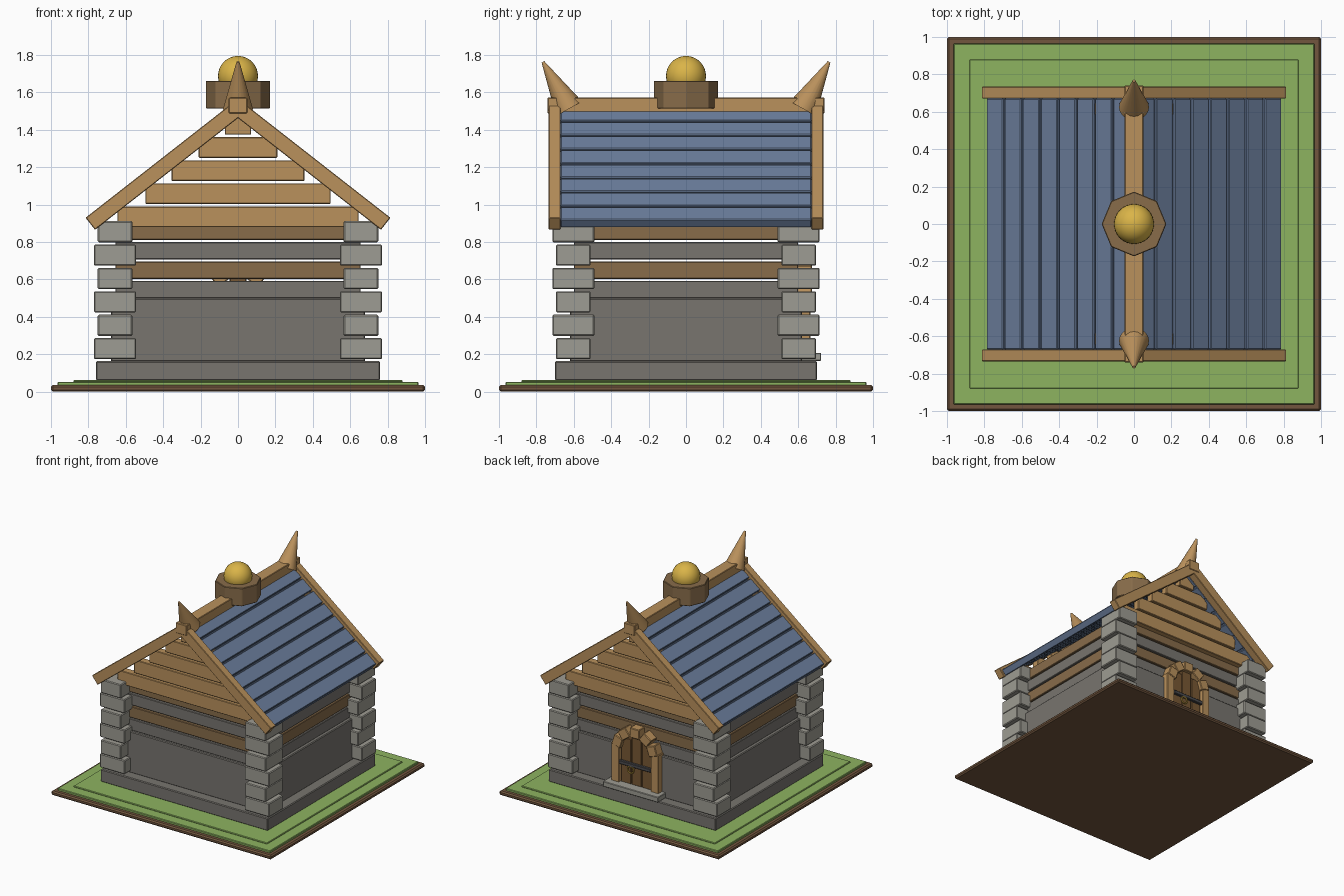
import bpy, bmesh
from math import radians, sin, cos, pi
from mathutils import Vector

old = bpy.data.objects.get("Cube")
if old:
    bpy.data.objects.remove(old, do_unlink=True)


def material(name, r, g, b):
    """Flat material from 0-255 display values, stored as linear."""
    rgb = [((c / 255 + 0.055) / 1.055) ** 2.4 for c in (r, g, b)]
    m = bpy.data.materials.new(name)
    m.use_nodes = True
    m.diffuse_color = (*rgb, 1)
    m.node_tree.nodes["Principled BSDF"].inputs["Base Color"].default_value = (*rgb, 1)
    return m


WOOD = material("light wood", 186, 145, 92)
BEAM = material("dark wood", 136, 108, 74)
DOOR = material("door wood", 120, 88, 52)
WALL = material("wall stone", 120, 117, 111)
STONE = material("pale stone", 158, 156, 147)
ROOF = material("blue roof", 108, 127, 157)
GRASS = material("grass", 141, 179, 96)
EARTH = material("earth", 114, 86, 62)
GOLD = material("gold", 218, 180, 72)
IRON = material("iron", 75, 75, 78)


def finish(bm, name, mat, loc=(0, 0, 0), rot_y=0.0, bevel=0.0):
    mesh = bpy.data.meshes.new(name)
    bm.to_mesh(mesh)
    bm.free()
    mesh.materials.append(mat)
    ob = bpy.data.objects.new(name, mesh)
    ob.location = loc
    ob.rotation_euler.y = rot_y
    bpy.context.collection.objects.link(ob)
    if bevel:
        mod = ob.modifiers.new("Bevel", 'BEVEL')
        mod.width = bevel
        mod.segments = 1
    return ob


def block(name, mat, size, loc, rot_y=0.0, bevel=0.004):
    bm = bmesh.new()
    bmesh.ops.create_cube(bm, size=1)
    bmesh.ops.scale(bm, vec=size, verts=bm.verts)
    return finish(bm, name, mat, loc, rot_y, bevel)


def span(name, mat, x, y, z, bevel=0.004):
    """Block from its low and high limits on each axis."""
    lo, hi = Vector((x[0], y[0], z[0])), Vector((x[1], y[1], z[1]))
    return block(name, mat, hi - lo, (lo + hi) / 2, 0, bevel)


def slab(name, mat, hx, hy, z0, z1, bevel=0.004):
    """Block centred on the vertical axis."""
    return span(name, mat, (-hx, hx), (-hy, hy), (z0, z1), bevel)


# Ground
slab("earth_base", EARTH, 1, 1, 0, 0.035, 0.01)
slab("grass_lower", GRASS, 0.965, 0.965, 0.03, 0.052)
slab("grass_upper", GRASS, 0.88, 0.88, 0.05, 0.062)

# Stone plinth and walls, with thin gaps between the upper courses
slab("plinth", WALL, 0.76, 0.70, 0.06, 0.163, 0.006)
slab("lower_wall", WALL, 0.68, 0.62, 0.16, 0.5, 0.006)
courses = [(WALL, 0.5, 0.593), (BEAM, 0.603, 0.695),
           (WALL, 0.707, 0.80), (BEAM, 0.812, 0.90)]
for i, (mat, z0, z1) in enumerate(courses):
    slab(f"wall_course_{i + 1}", mat, 0.655, 0.60, z0, z1)

# Alternating corner stones
for sx in (-1, 1):
    for sy in (-1, 1):
        for i in range(6):
            w, d = (0.225, 0.185) if i % 2 == 0 else (0.185, 0.225)
            block(f"corner_stone_{i + 1}", STONE, (w, d, 0.113),
                  (sx * 0.6575, sy * 0.6025, 0.23 + i * 0.125), 0, 0.006)

# Gable planks
for sy in (-1, 1):
    for i, half in enumerate((0.645, 0.495, 0.355, 0.21, 0.07)):
        z0 = 0.88 + i * 0.1235
        block(f"gable_plank_{i + 1}", WOOD, (half * 2, 0.06, 0.11),
              (0, sy * 0.615, z0 + 0.055))

# Pitched roof, boards running along the ridge
PITCH = radians(38)


def on_slope(side, eave_x, eave_z, run, depth, y=0):
    """Point up the slope from the eave edge and below its surface."""
    x = eave_x - run * cos(PITCH) - depth * sin(PITCH)
    z = eave_z + run * sin(PITCH) - depth * cos(PITCH)
    return (side * x, y, z)


for side in (-1, 1):
    for i in range(8):
        block(f"roof_board_{i + 1}", ROOF, (0.112, 1.34, 0.055),
              on_slope(side, 0.79, 0.92, 0.056 + i * 0.123, 0.0275), side * PITCH, 0.005)
    block("roof_underlay", ROOF, (0.93, 1.33, 0.02),
          on_slope(side, 0.79, 0.92, 0.495, 0.04), side * PITCH, 0)
    for sy in (-1, 1):
        block("gable_trim", WOOD, (1.034, 0.065, 0.082),
              on_slope(side, 0.815, 0.93, 0.517, 0.041, sy * 0.7025), side * PITCH)
slab("ridge_beam", WOOD, 0.05, 0.74, 1.488, 1.572)

# Horns at the ridge ends
for sy in (-1, 1):
    bm = bmesh.new()
    bmesh.ops.create_cone(bm, cap_ends=True, segments=20, radius1=0.08,
                          radius2=0.008, depth=0.287)
    horn = finish(bm, "ridge_horn", WOOD, (0, sy * 0.695, 1.638))
    horn.rotation_euler.x = -sy * 0.51

# Octagonal pot holding a golden ball
bm = bmesh.new()
bmesh.ops.create_cone(bm, cap_ends=True, segments=8, radius1=0.173,
                      radius2=0.173, depth=0.148)
finish(bm, "ridge_pot", BEAM, (0, 0, 1.588), 0, 0.004)
bm = bmesh.new()
bmesh.ops.create_uvsphere(bm, u_segments=32, v_segments=16, radius=0.107)
finish(bm, "golden_ball", GOLD, (0, 0, 1.688))

# Doorway on the back
span("door_step", STONE, (-0.25, 0.25), (0.6, 0.722), (0.165, 0.208))
for i in (-1, 0, 1):
    block("door_plank", DOOR, (0.09, 0.05, 0.42 if i == 0 else 0.37),
          (i * 0.094, 0.618, 0.415 if i == 0 else 0.39))
for sx in (-1, 1):
    block("door_jamb", WOOD, (0.07, 0.085, 0.33), (sx * 0.18, 0.623, 0.355))
for i in range(5):
    a = radians(18 + i * 36)
    block(f"arch_block_{i + 1}", WOOD, (0.08, 0.095, 0.085),
          (0.165 * cos(a), 0.625, 0.495 + 0.15 * sin(a)), -a, 0.005)
block("door_bar", IRON, (0.29, 0.025, 0.03), (0, 0.655, 0.375))

# Ring handle
bpy.ops.mesh.primitive_torus_add(location=(0.04, 0.662, 0.335), rotation=(pi / 2, 0, 0),
                                 major_radius=0.028, minor_radius=0.006,
                                 major_segments=16, minor_segments=6)
ring = bpy.context.object
ring.name = "door_ring"
ring.data.materials.append(GOLD)

# Smooth shading on the round parts
bpy.ops.object.select_all(action='DESELECT')
for ob in bpy.context.scene.objects:
    if ob.name.startswith(("golden_ball", "ridge_horn", "door_ring")):
        ob.select_set(True)
        bpy.context.view_layer.objects.active = ob
bpy.ops.object.shade_smooth_by_angle(angle=radians(40))
